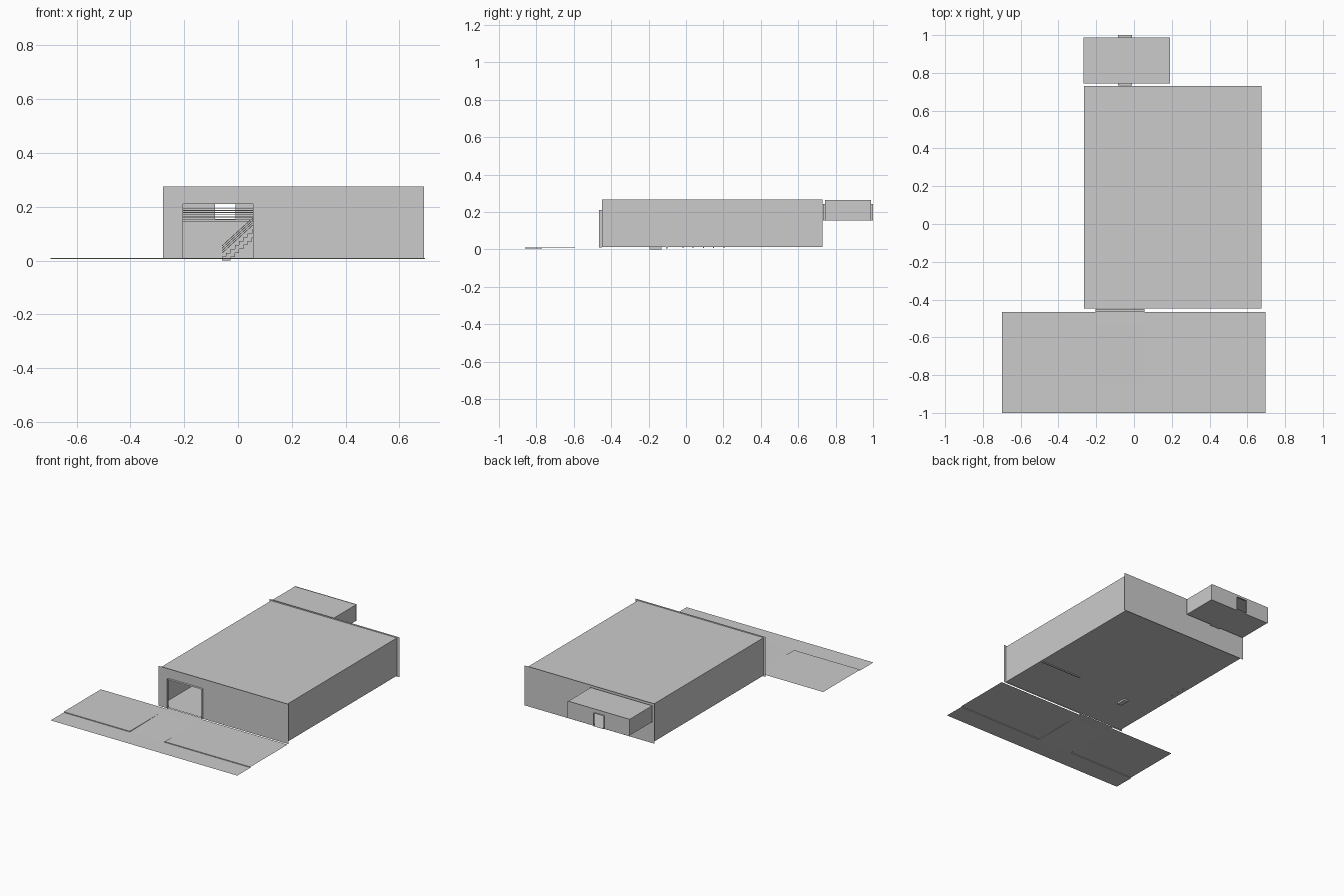
import bpy

if "Cube" in bpy.data.objects:
    bpy.data.objects.remove(bpy.data.objects["Cube"])


def mesh(name, polys):
    """Object from a list of polygons, each a list of points."""
    verts, faces = [], []
    for p in polys:
        faces.append(range(len(verts), len(verts) + len(p)))
        verts += p
    me = bpy.data.meshes.new(name)
    me.from_pydata(verts, [], [list(f) for f in faces])
    ob = bpy.data.objects.new(name, me)
    bpy.context.collection.objects.link(ob)
    return ob


def box_faces(x0, x1, y0, y1, z0, z1, ends=True, bottom=True):
    p = [(x, y, z) for x in (x0, x1) for y in (y0, y1) for z in (z0, z1)]
    ids = [(1, 5, 7, 3), (0, 1, 3, 2), (4, 6, 7, 5)]
    if bottom:
        ids.append((0, 2, 6, 4))
    if ends:
        ids += [(0, 4, 5, 1), (2, 3, 7, 6)]
    return [[p[i] for i in f] for f in ids]


def box(name, *dims, **kw):
    return mesh(name, box_faces(*dims, **kw))


def wall(name, y, x0, x1, z0, z1, dx0, dx1, dz, front=True):
    """Thin end wall with a doorway notched out of its lower edge."""
    pts = [(x0, z0), (dx0, z0), (dx0, dz), (dx1, dz), (dx1, z0),
           (x1, z0), (x1, z1), (x0, z1)]
    pts = [(x, y, z) for x, z in pts]
    return mesh(name, [pts if front else pts[::-1]])


# main hall: open-ended shell plus slightly oversized thin end walls
box("hall_shell", -0.265, 0.674, -0.448, 0.731, 0.012, 0.267, ends=False)
wall("hall_front_wall", -0.449, -0.279, 0.691, 0.006, 0.275, -0.205, 0.055, 0.21)

# back wall of the hall has its door on the upper level
bx0, bx1, bz0, bz1 = -0.085, -0.01, 0.155, 0.243
back = [(-0.279, bx0, 0.006, 0.275), (bx1, 0.691, 0.006, 0.275),
        (bx0, bx1, 0.006, bz0), (bx0, bx1, bz1, 0.275)]
mesh("hall_back_wall", [[(b, 0.732, c), (a, 0.732, c), (a, 0.732, d), (b, 0.732, d)]
                        for a, b, c, d in back])

# door tunnels
box("front_door_frame", -0.205, 0.055, -0.465, -0.449, 0.010, 0.21, ends=False)
for n, y0, y1 in (("inner", 0.732, 0.744), ("outer", 0.988, 1.0)):
    box(n + "_back_door_frame", bx0, bx1, y0, y1, bz0, bz1, ends=False)

# rear room on the upper level
box("rear_room_shell", -0.268, 0.19, 0.744, 0.988, 0.155, 0.264, ends=False)
wall("rear_room_inner_wall", 0.744, -0.272, 0.194, 0.152, 0.267, bx0, bx1, bz1)
wall("rear_room_outer_wall", 0.988, -0.272, 0.194, 0.152, 0.267, bx0, bx1, bz1, False)

# forecourt: low pavement, two raised lawns, and a path ramping up to the door
LOW, HIGH = 0.005, 0.010


def flat(x0, x1, y0, y1, z0, z1):
    return [(x0, y0, z0), (x1, y0, z0), (x1, y1, z1), (x0, y1, z1)]


mesh("pavement", [flat(-0.698, 0.695, -1.0, -0.86, LOW, LOW)])
mesh("entrance_path", [flat(-0.205, 0.055, -0.86, -0.53, LOW, HIGH),
                       flat(-0.205, 0.055, -0.53, -0.465, HIGH, HIGH)])
for name, x0, x1, edge in (("left", -0.698, -0.205, -0.205), ("right", 0.055, 0.695, 0.055)):
    mesh(name + "_lawn", [flat(x0, x1, -0.86, -0.465, HIGH, HIGH)])
    mesh(name + "_curb", [
        [(x0, -0.86, LOW), (x1, -0.86, LOW), (x1, -0.86, HIGH), (x0, -0.86, HIGH)],
        [(edge, -0.86, LOW), (edge, -0.53, HIGH), (edge, -0.86, HIGH)]])

# interior upper floor with landing at the top of the stairs
box("upper_floor", -0.262, 0.67, -0.11, 0.728, 0.145, 0.153)
box("stair_landing", 0.10, 0.20, -0.2, -0.11, 0.145, 0.153)
box("lower_partition", 0.36, 0.668, -0.108, -0.10, 0.006, 0.145)

# staircase rising to the right
N, RUN, RISE = 10, 0.016, 0.0145
steps = []
for i in range(N):
    x, z = -0.06 + i * RUN, (i + 1) * RISE
    steps += box_faces(x, x + RUN, -0.195, -0.13, max(0, z - 0.03), z)
mesh("stair_steps", steps)

# railings: horizontal bars on the upper floor, sloping bars on the stairs
bars = []
for i in range(5):
    z = 0.161 + i * 0.008
    bars += box_faces(-0.262, 0.10, -0.11, -0.107, z, z + 0.003)
mesh("upper_railing", bars)
slope = []
for i in range(4):
    z = 0.026 + i * 0.009
    for y in (-0.195, -0.13):
        slope.append([(-0.06, y, z), (0.10, y, z + 0.145),
                      (0.10, y, z + 0.148), (-0.06, y, z + 0.003)])
mesh("stair_railing", slope)

# posts carrying the upper floor
posts = []
for i in range(5):
    y = -0.02 + i * 0.055
    posts += box_faces(-0.238, -0.232, y, y + 0.006, 0.008, 0.145)
mesh("floor_posts", posts)
